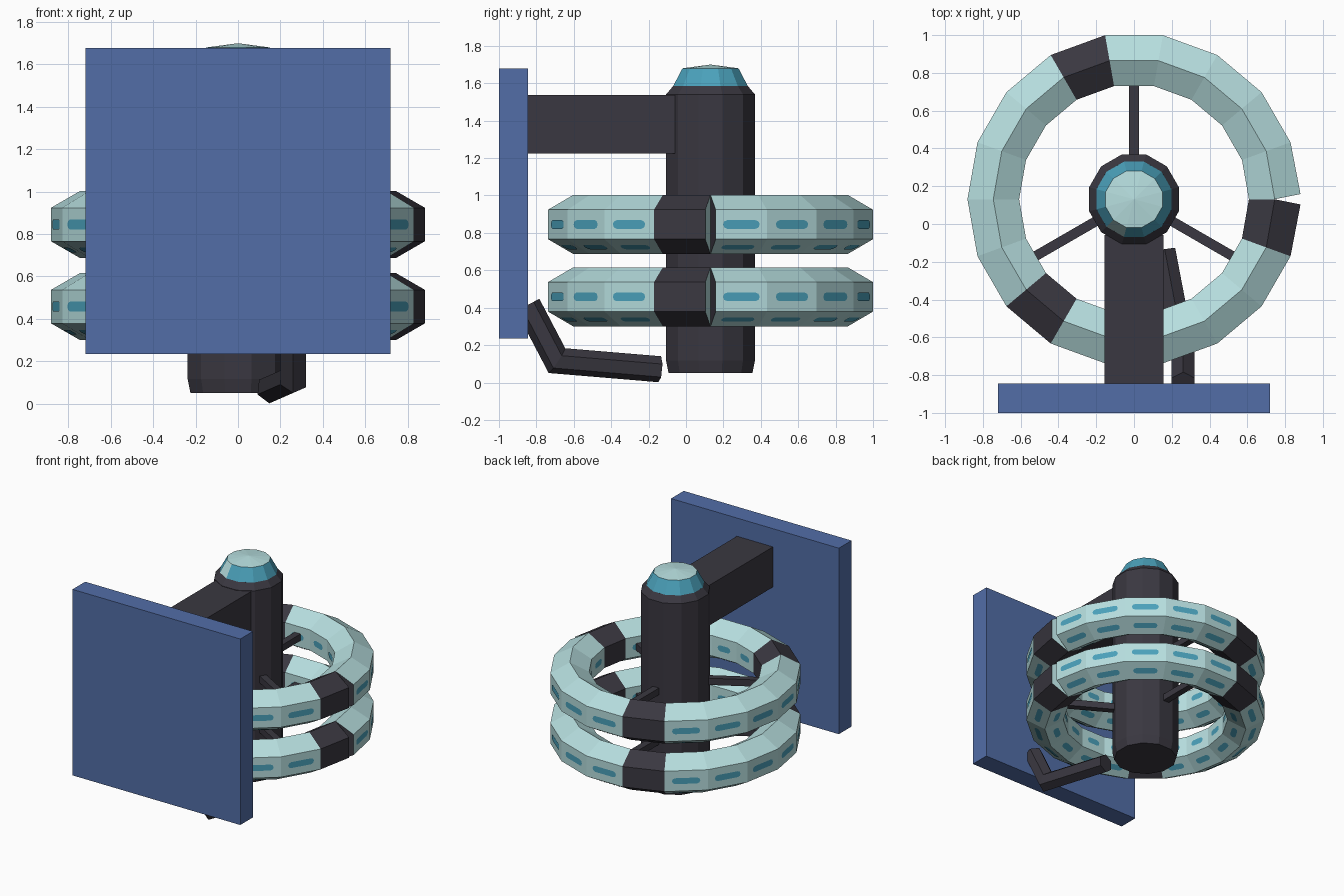
import bpy, bmesh, math
from mathutils import Vector

if "Cube" in bpy.data.objects:
    bpy.data.objects.remove(bpy.data.objects["Cube"])

CY = 0.131  # column axis sits behind the origin


def material(name, rgb):
    m = bpy.data.materials.new(name)
    m.diffuse_color = (*rgb, 1)
    m.use_nodes = True
    m.node_tree.nodes["Principled BSDF"].inputs["Base Color"].default_value = m.diffuse_color
    return m


BLUE = material("panel blue", (0.085, 0.155, 0.39))
DARK = material("dark metal", (0.042, 0.039, 0.052))
PALE = material("pale aqua", (0.47, 0.73, 0.735))
TEAL = material("bright teal", (0.07, 0.36, 0.50))


def finish(bm, name, mats, normals=True):
    if normals:
        bmesh.ops.recalc_face_normals(bm, faces=bm.faces)
    me = bpy.data.meshes.new(name)
    bm.to_mesh(me)
    bm.free()
    for m in mats:
        me.materials.append(m)
    ob = bpy.data.objects.new(name, me)
    bpy.context.collection.objects.link(ob)
    return ob


def box(name, lo, hi, mat):
    bm = bmesh.new()
    bmesh.ops.create_cube(bm, size=1)
    for v in bm.verts:
        v.co = Vector([lo[i] + (v.co[i] + 0.5) * (hi[i] - lo[i]) for i in range(3)])
    return finish(bm, name, [mat])


def skin(bm, loops):
    """Join matching vertex loops with quads."""
    n = len(loops[0])
    return [bm.faces.new((a[k], a[(k + 1) % n], b[(k + 1) % n], b[k]))
            for a, b in zip(loops, loops[1:]) for k in range(n)]


def turned(bm, profile, n=12):
    """Twelve-sided loops about the column axis, flats facing the axes."""
    loops = []
    for r, z in profile:
        angs = [math.radians((k + 0.5) * 360 / n) for k in range(n)]
        loops.append([bm.verts.new((r * math.cos(a), CY + r * math.sin(a), z)) for a in angs])
    return loops


# Front panel and the arm carrying it
box("front_panel", (-0.72, -1.0, 0.235), (0.72, -0.845, 1.678), BLUE)
box("support_arm", (-0.155, -0.846, 1.225), (0.155, -0.059, 1.537), DARK)

# Central column with chamfered ends
bm = bmesh.new()
loops = turned(bm, [(0.232, 0.05), (0.246, 0.117), (0.246, 1.54), (0.206, 1.586)])
skin(bm, loops)
bm.faces.new(loops[0])
bm.faces.new(loops[-1])
finish(bm, "column", [DARK])

# Lamp cap: teal sides with one pale facet, shallow pale cone on top
bm = bmesh.new()
loops = turned(bm, [(0.207, 1.584), (0.155, 1.68)])
for f in skin(bm, loops):
    d = f.calc_center_median()
    ang = math.degrees(math.atan2(d.y - CY, d.x)) % 360
    f.material_index = 1 if abs(ang - 240) < 5 else 0
tip = bm.verts.new((0, CY, 1.70))
for k in range(12):
    bm.faces.new((loops[1][k], loops[1][(k + 1) % 12], tip)).material_index = 1
bm.faces.new(loops[0])
finish(bm, "lamp_cap", [TEAL, PALE])

# Rings: hexagonal tube in 18 segments
RING_R, TUBE_R, SEGS = 0.745, 0.158, 18
BLACK_SEGS = (5, 11, 17)
GAP = math.radians(1.8)


def ring_point(i, k, z0):
    p = math.radians(30 + 60 * k)
    a = math.radians(20 * i)
    if k % 6 in (0, 5):  # outer corners open a small notch at the seam
        a += GAP if i == 0 else -GAP if i == SEGS else 0
    r = RING_R + TUBE_R * math.cos(p)
    return Vector((r * math.cos(a), CY + r * math.sin(a), z0 + TUBE_R * math.sin(p)))


def dash(bm, quad, length, height):
    """Thin stadium-shaped plate just above a ring facet."""
    a0, b0, b1, a1 = quad
    c = sum(quad, Vector()) / 4
    u = ((a1 + b1) - (a0 + b0)).normalized()
    v = (b0 + b1 - a0 - a1).normalized()
    n = u.cross(v).normalized()
    if n.dot(c - bm_center(c)) < 0:
        n.negate()
        v.negate()
    h = height / 2
    pts = []
    for side, start in ((1, -90), (-1, 90)):
        for s in range(5):
            t = math.radians(start + 45 * s)
            pts.append(c + n * 0.003 + u * (side * (length / 2 - h) + h * math.cos(t)) + v * h * math.sin(t))
    bm.faces.new([bm.verts.new(p) for p in pts])


def bm_center(c):
    """Nearest point on the ring centre line."""
    flat = Vector((c.x, c.y - CY, 0)).normalized() * RING_R
    return Vector((flat.x, flat.y + CY, dash_z))


for label, z0 in (("upper", 0.845), ("lower", 0.458)):
    dash_z = z0
    bm = bmesh.new()
    loops = [[bm.verts.new(ring_point(i, k, z0)) for k in range(6)] for i in range(SEGS + 1)]
    for j, f in enumerate(skin(bm, loops)):
        f.material_index = 1 if j // 6 in BLACK_SEGS else 0
    for loop, mi in ((loops[0], 1), (loops[-1], 0)):  # notch walls
        bm.faces.new([loop[k] for k in (5, 0, 1, 4)]).material_index = mi
    bmesh.ops.remove_doubles(bm, verts=bm.verts, dist=0.001)
    finish(bm, label + "_ring", [PALE, DARK])

    # Teal dashes on the vertical and downward facets of pale segments
    bm = bmesh.new()
    for i in range(SEGS):
        if i in BLACK_SEGS:
            continue
        for k, length in ((2, 0.11), (3, 0.125), (4, 0.18), (5, 0.2)):
            quad = [ring_point(i, k, z0), ring_point(i, k + 1, z0),
                    ring_point(i + 1, k + 1, z0), ring_point(i + 1, k, z0)]
            dash(bm, quad, length, 0.046)
    finish(bm, label + "_ring_dashes", [TEAL], normals=False)

    # Three spokes to the column
    for s, deg in enumerate((90, 210, 330)):
        ob = box(f"{label}_spoke_{s + 1}", (0.2, -0.026, -0.026), (0.63, 0.026, 0.026), DARK)
        ob.location = (0, CY, z0)
        ob.rotation_euler.z = math.radians(deg)

# Bent six-sided pipe under the panel
path = [Vector(p) for p in ((0.26, -0.846, 0.415), (0.26, -0.69, 0.117), (0.155, -0.14, 0.071))]
dirs = [(path[1] - path[0]).normalized(), (path[2] - path[1]).normalized()]
side = Vector((1, 0, 0))
bm = bmesh.new()
base = []
up = dirs[0].cross(side).normalized()
for k in range(6):
    t = math.radians(30 + 60 * k)
    base.append(path[0] + 0.07 * (side * math.cos(t) + up * math.sin(t)))
miter = (dirs[0] + dirs[1]).normalized()
rows = [base]
for d, p, n in ((dirs[0], path[1], miter), (dirs[1], path[2], dirs[1])):
    rows.append([q + d * ((p - q).dot(n) / d.dot(n)) for q in rows[-1]])
loops = [[bm.verts.new(q) for q in row] for row in rows]
skin(bm, loops)
bm.faces.new(loops[0])
bm.faces.new(loops[-1])
finish(bm, "bent_pipe", [DARK])
